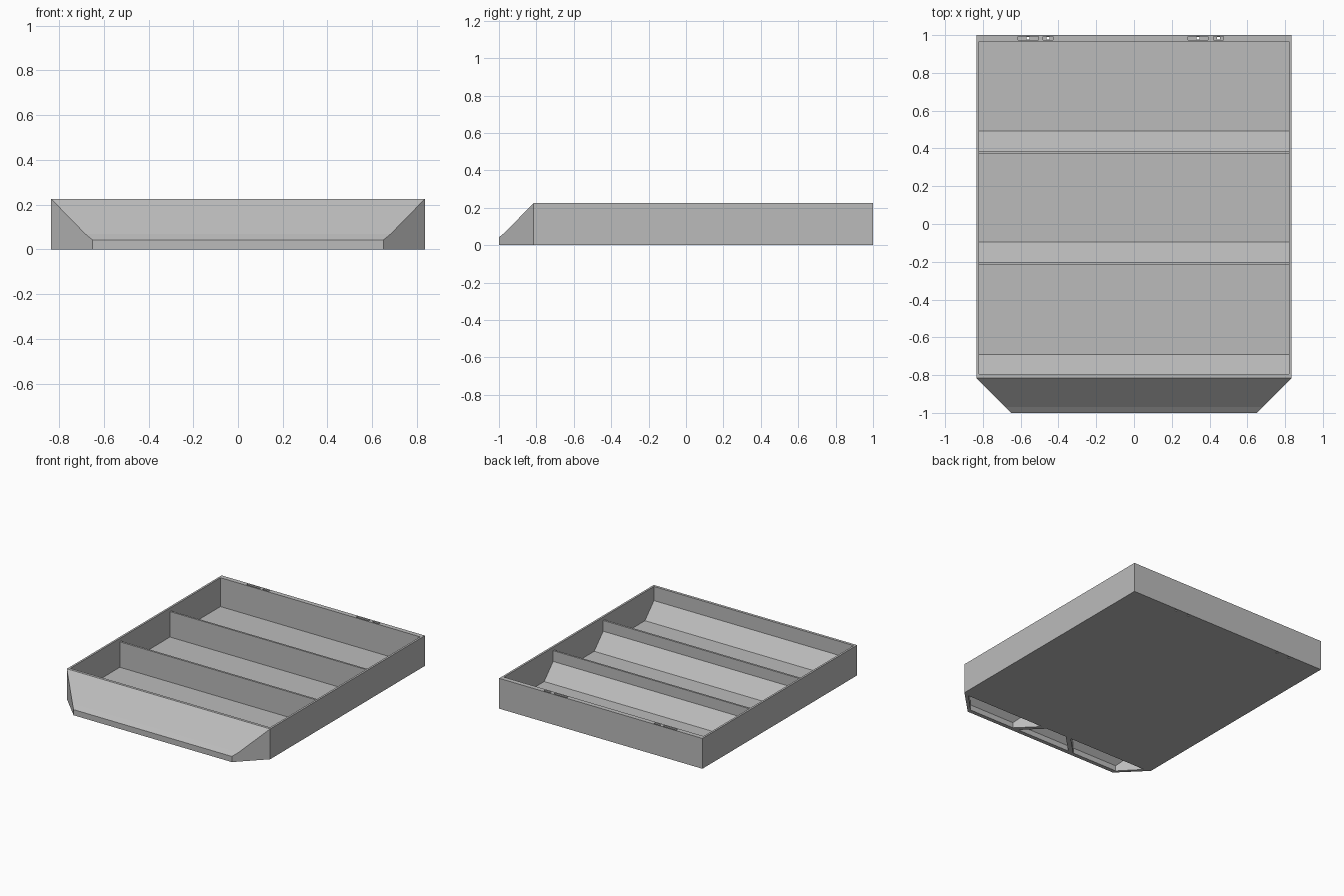
import bpy, bmesh
from mathutils import Vector

if "Cube" in bpy.data.objects:
    bpy.data.objects.remove(bpy.data.objects["Cube"])

grey = bpy.data.materials.new("plain grey")
grey.diffuse_color = (0.5, 0.5, 0.5, 1)
grey.use_nodes = True
grey.node_tree.nodes["Principled BSDF"].inputs["Base Color"].default_value = grey.diffuse_color

W, H = 0.835, 0.225      # half width and height of the tray
WALL = 0.015             # side wall thickness
FLOOR = 0.011
Y_FRONT, Y_BACK = -0.815, 1.0


def finish(name, bm):
    bmesh.ops.recalc_face_normals(bm, faces=bm.faces)
    me = bpy.data.meshes.new(name)
    bm.to_mesh(me)
    bm.free()
    me.materials.append(grey)
    ob = bpy.data.objects.new(name, me)
    bpy.context.collection.objects.link(ob)
    return ob


def box(name, x0, x1, y0, y1, z0, z1):
    bm = bmesh.new()
    bmesh.ops.create_cube(bm, size=1)
    for v in bm.verts:
        v.co = ((x0 + x1) / 2 + v.co.x * (x1 - x0),
                (y0 + y1) / 2 + v.co.y * (y1 - y0),
                (z0 + z1) / 2 + v.co.z * (z1 - z0))
    return finish(name, bm)


def loft(name, first, last):
    """Solid between two matching point loops."""
    bm = bmesh.new()
    a = [bm.verts.new(p) for p in first]
    b = [bm.verts.new(p) for p in last]
    bm.faces.new(a)
    bm.faces.new(b)
    for i in range(len(a)):
        j = (i + 1) % len(a)
        bm.faces.new((a[i], a[j], b[j], b[i]))
    return finish(name, bm)


def cut(target, cutter):
    cutter.hide_render = True
    cutter.hide_set(True)
    mod = target.modifiers.new("cut", 'BOOLEAN')
    mod.operation = 'DIFFERENCE'
    mod.solver = 'EXACT'
    mod.object = cutter


# Floor with the front wall, two dividers and a ramp in each compartment
profile = [(Y_FRONT, 0), (Y_FRONT, H)]
for wall_back, next_wall, top in ((-0.795, -0.215, H), (-0.20, 0.373, 0.20), (0.387, 0.965, 0.20)):
    profile += [(wall_back, top), (wall_back, 0.12), (wall_back + 0.105, FLOOR), (next_wall, FLOOR)]
    if next_wall < 0.9:
        profile.append((next_wall, 0.20))
profile.append((0.965, 0))
inner = W - WALL
loft("compartments", [(-inner, y, z) for y, z in profile], [(inner, y, z) for y, z in profile])

# Side walls
for side, name in ((-1, "left_wall"), (1, "right_wall")):
    xs = sorted((side * W, side * inner))
    box(name, xs[0], xs[1], Y_FRONT, Y_BACK, 0, H)

# Back wall with slots in its top edge and small holes through it
back = box("back_wall", -inner, inner, 0.965, Y_BACK, 0, H)
for x0, x1 in ((-0.615, -0.505), (-0.483, -0.43), (0.285, 0.392), (0.42, 0.475)):
    cut(back, box("slot_cutter", x0, x1, 0.975, 0.993, 0.17, H + 0.05))
    mid = (x0 + x1) / 2
    cut(back, box("hole_cutter", mid - 0.008, mid + 0.008, 0.977, 0.991, -0.05, 0.18))

# Sloped front grip with mitred corners
slope = [(W, Y_FRONT, 0), (W, Y_FRONT, H), (0.682, -0.968, 0.068), (0.65, -1, 0.042), (0.65, -1, 0)]
grip = loft("front_grip", [(-x, y, z) for x, y, z in slope], slope)

# Hollows under the grip, separated by slanted ribs
for b0, b1, f0, f1 in ((0.13, 0.785, 0.27, 0.65), (-0.085, 0.085, -0.225, 0.225),
                       (-0.785, -0.13, -0.65, -0.27)):
    low = [(b0, -0.83, -0.05), (b1, -0.83, -0.05), (f1, -0.97, -0.05), (f0, -0.97, -0.05)]
    high = [(b0, -0.83, 0.185), (b1, -0.83, 0.185), (f1, -0.97, 0.04), (f0, -0.97, 0.04)]
    cut(grip, loft("hollow_cutter", low, high))
